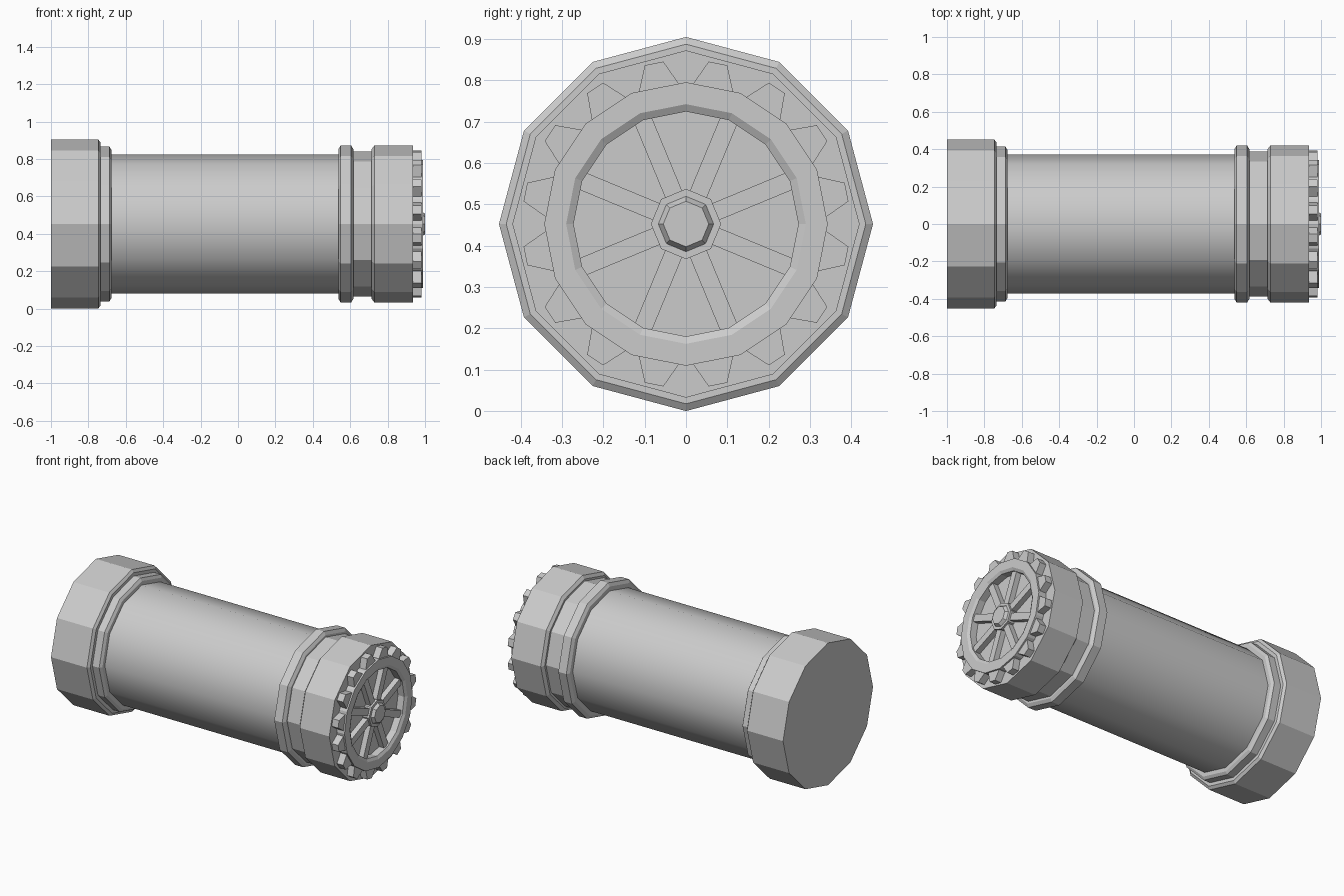
import bpy
import bmesh
from math import cos, sin, pi
from mathutils import Matrix

if "Cube" in bpy.data.objects:
    bpy.data.objects.remove(bpy.data.objects["Cube"])

AXIS_Z = 0.4525

metal = bpy.data.materials.new("plain_grey_metal")
metal.use_nodes = True
grey = (0.6, 0.6, 0.6, 1)
metal.diffuse_color = grey
metal.node_tree.nodes["Principled BSDF"].inputs["Base Color"].default_value = grey


def finish(name, bm, smooth=False):
    bmesh.ops.recalc_face_normals(bm, faces=bm.faces)
    mesh = bpy.data.meshes.new(name)
    bm.to_mesh(mesh)
    bm.free()
    obj = bpy.data.objects.new(name, mesh)
    bpy.context.collection.objects.link(obj)
    obj.location.z = AXIS_Z
    mesh.materials.append(metal)
    for poly in mesh.polygons:
        poly.use_smooth = smooth
    return obj


def turned(name, profile, sides, closed=False, smooth=False):
    """Spin (x, radius) points around the long axis; cap the ends unless closed."""
    bm = bmesh.new()
    rings = [[bm.verts.new((x, r * sin(2 * pi * i / sides), r * cos(2 * pi * i / sides)))
              for i in range(sides)] for x, r in profile]
    pairs = list(zip(rings, rings[1:]))
    if closed:
        pairs.append((rings[-1], rings[0]))
    else:
        bm.faces.new(rings[0])
        bm.faces.new(rings[-1])
    for a, b in pairs:
        for i in range(sides):
            j = (i + 1) % sides
            bm.faces.new((a[i], a[j], b[j], b[i]))
    return finish(name, bm, smooth)


def radial(name, outline, x0, x1, count, offset):
    """Extrude a (sideways, outward) outline along x and repeat it around the axis."""
    bm = bmesh.new()
    for k in range(count):
        turn = Matrix.Rotation(2 * pi * k / count + offset, 3, 'X')
        back, front = [[bm.verts.new(turn @ Matrix(((1, 0, 0), (0, 1, 0), (0, 0, 1)))
                                     @ Matrix.Translation((x, y, z)).translation)
                        for y, z in outline] for x in (x0, x1)]
        bm.faces.new(back)
        bm.faces.new(front)
        n = len(outline)
        for i in range(n):
            j = (i + 1) % n
            bm.faces.new((back[i], back[j], front[j], front[i]))
    return finish(name, bm)


# Main barrel, smooth along its length
body = turned("barrel", [(-0.72, 0.372), (0.6, 0.372)], 12, smooth=True)
body.select_set(True)
bpy.context.view_layer.objects.active = body
bpy.ops.object.shade_smooth_by_angle(angle=0.7)

# Rear cap with its stepped collar
turned("rear_cap", [(-1, 0.4525), (-0.747, 0.4525), (-0.735, 0.435)], 12)
turned("rear_collar", [(-0.74, 0.414), (-0.688, 0.414), (-0.677, 0.397)], 12)

# Front clamp ring, neck and cap
turned("clamp_ring", [(0.537, 0.40), (0.549, 0.42), (0.605, 0.42), (0.617, 0.40)], 12)
turned("front_neck", [(0.6, 0.387), (0.73, 0.387)], 12)
turned("front_cap", [(0.715, 0.4), (0.729, 0.42), (0.936, 0.42)], 12)

# Toothed wheel on the front face
turned("wheel_rim", [(0.93, 0.343), (0.99, 0.343), (0.99, 0.29), (0.98, 0.272),
                     (0.93, 0.272)], 16, closed=True)
radial("wheel_teeth", [(-0.052, 0.33), (0.052, 0.33), (0.023, 0.396), (-0.023, 0.396)],
       0.93, 0.98, 16, pi / 16)
radial("wheel_spokes", [(-0.022, 0.05), (0.022, 0.05), (0.022, 0.28), (-0.022, 0.28)],
       0.93, 0.97, 8, pi / 8)
turned("wheel_hub", [(0.93, 0.085), (0.982, 0.085), (0.982, 0.067), (1, 0.055)], 8)
